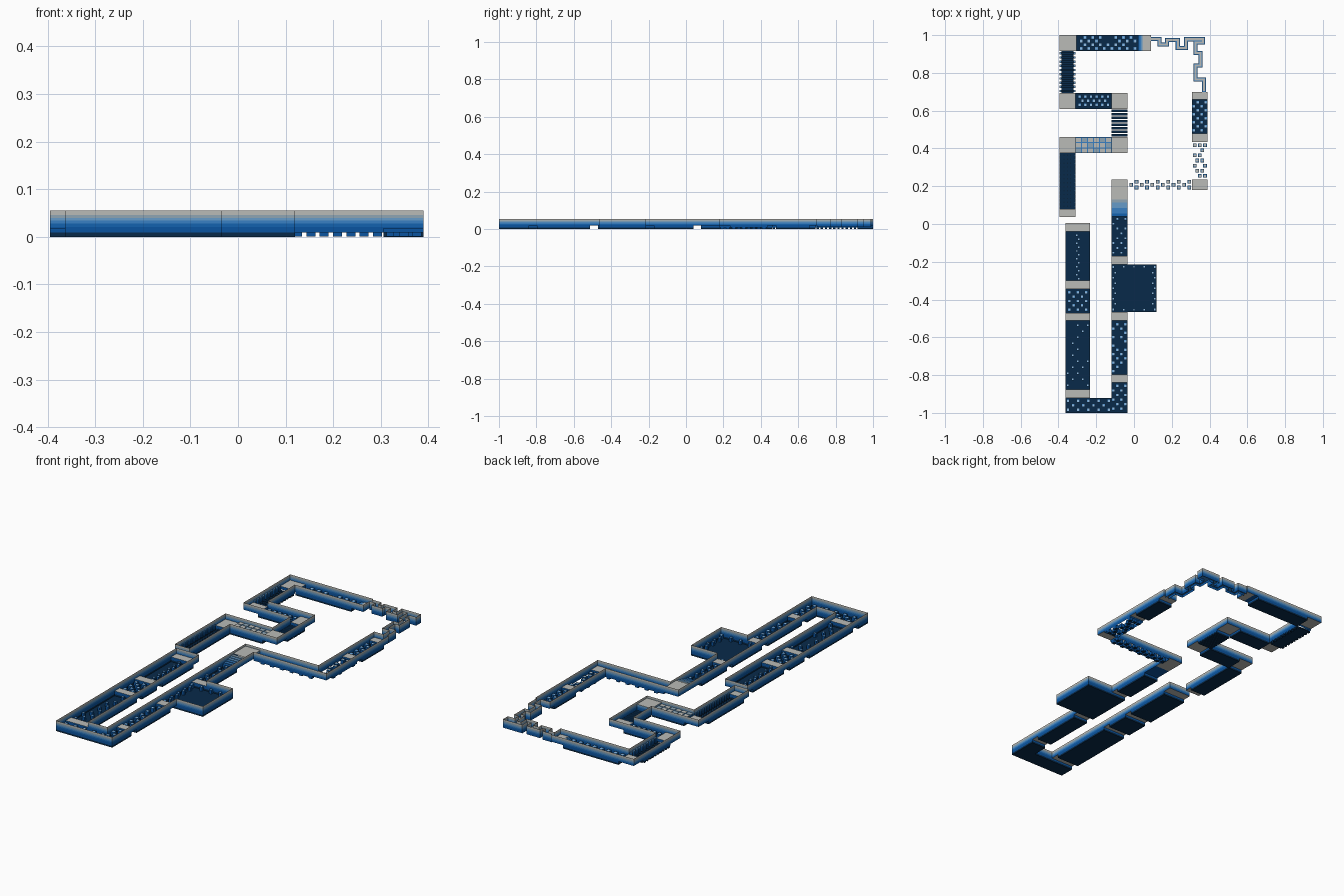
import bpy, bmesh, math, random

if "Cube" in bpy.data.objects:
    bpy.data.objects.remove(bpy.data.objects["Cube"])

random.seed(4)
TOP, DECK, HIGH, UNDER = 0.055, 0.025, 0.042, 0.018


def material(name, rgb):
    m = bpy.data.materials.new(name)
    m.diffuse_color = [(c / 255 / 12.92 if c < 11 else ((c / 255 + 0.055) / 1.055) ** 2.4) for c in rgb] + [1]
    m.use_nodes = True
    m.node_tree.nodes["Principled BSDF"].inputs["Base Color"].default_value = m.diffuse_color
    return m


MATS = [material(*a) for a in (
    ("navy", (8, 42, 74)), ("deep blue", (10, 84, 160)), ("blue", (20, 98, 175)),
    ("mid blue", (56, 128, 195)), ("soft blue", (102, 155, 200)),
    ("blue grey", (142, 165, 180)), ("stone grey", (186, 187, 183)), ("pale blue", (150, 195, 235)))]
BANDS = [0, 0.009, 0.021, 0.028, 0.034, 0.040, 0.046, TOP]   # colour changes with height
parts = {}


def quad(part, pts, mat):
    bm = parts.setdefault(part, bmesh.new())
    bm.faces.new([bm.verts.new(p) for p in pts]).material_index = mat


def wall(part, a, b, z0, z1):
    """Vertical sheet from a to b, cut into the height colour bands."""
    for i in range(7):
        lo, hi = max(z0, BANDS[i]), min(z1, BANDS[i + 1])
        if hi - lo > 1e-5:
            quad(part, [(*a, lo), (*b, lo), (*b, hi), (*a, hi)], i)


def flat(part, r, z, mat):
    x0, y0, x1, y1 = r
    quad(part, [(x0, y0, z), (x1, y0, z), (x1, y1, z), (x0, y1, z)], mat)


def block(part, r, z0, z1, mat, under=0):
    x0, y0, x1, y1 = r
    c = [(x0, y0), (x1, y0), (x1, y1), (x0, y1)]
    for i in range(4):
        wall(part, c[i], c[(i + 1) % 4], z0, z1)
    flat(part, r, z1, mat)
    quad(part, [(*p, z0) for p in reversed(c)], under)


def post(part, x, y, s=0.018, top=7, h=0.022):
    """Square post: blue sides, bright rim, pale top."""
    levels = [(0.0005, s / 2), (h - 0.001, s / 2), (h, s * 0.30)]
    ring = [[(x + sx * d, y + sy * d, z) for sx, sy in ((-1, -1), (1, -1), (1, 1), (-1, 1))] for z, d in levels]
    for k, mat in enumerate((1, 3)):
        for i in range(4):
            j = (i + 1) % 4
            quad(part, [ring[k][i], ring[k][j], ring[k + 1][j], ring[k + 1][i]], mat)
    quad(part, ring[2], top)
    quad(part, ring[0][::-1], 0)


def scatter(part, r, nx, ny, s=0.018, top=7, keep=1.0):
    """Staggered rows of posts across a rectangle."""
    x0, y0, x1, y1 = r
    for i in range(nx):
        for j in range(ny):
            if (i + j) % 2 == 0 and random.random() < keep:
                post(part, x0 + (i + 0.5) * (x1 - x0) / nx, y0 + (j + 0.5) * (y1 - y0) / ny, s, top)


# course plan: (x0, y0, x1, y1) rectangles by kind
A0, A1, C0, C1, F0, F1, L0, L1 = -0.363, -0.232, -0.12, -0.035, 0.306, 0.39, -0.395, -0.31
decks = [(A0, -0.04, A1, 0.005), (A0, -0.345, A1, -0.30), (A0, -0.512, A1, -0.47), (A0, -0.92, A1, -0.875),
         (C0, -0.84, C1, -0.797), (C0, -0.512, C1, -0.465), (C0, -0.215, C1, -0.17),
         (F0, 0.18, F1, 0.235), (F0, 0.435, F1, 0.48), (F0, 0.66, F1, 0.70), (0.045, 0.917, 0.09, 1),
         (L0, 0.917, -0.305, 1), (L0, 0.61, L1, 0.693), (C0, 0.61, C1, 0.693),
         (L0, 0.375, L1, 0.46), (L0, 0.037, L1, 0.08)]
highs = [(C0, 0.13, C1, 0.235), (C0, 0.375, C1, 0.46)]
pits = [(A0, -0.30, A1, -0.04), (A0, -0.47, A1, -0.345), (A0, -0.875, A1, -0.512), (A0, -1, C0, -0.92),
        (C0, -1, C1, -0.84), (C0, -0.797, C1, -0.512), (C0, -0.465, 0.12, -0.215), (C0, -0.17, C1, 0.04),
        (F0, 0.48, F1, 0.66), (-0.305, 0.917, 0.02, 1), (L1, 0.61, C0, 0.693),
        (L1, 0.375, C0, 0.46), (L0, 0.08, L1, 0.375)]
opens = [(C1, 0.18, F0, 0.235), (F0, 0.235, F1, 0.435), (L0, 0.693, L1, 0.917), (C0, 0.46, C1, 0.61)]
stairs = [(C0, 0.04, C1, 0.13), (0.02, 0.917, 0.045, 1)]

# narrow zigzag walkway
path = [(0.37, 0.71), (0.37, 0.765), (0.325, 0.765), (0.325, 0.84), (0.352, 0.84), (0.352, 0.905), (0.325, 0.905),
        (0.325, 0.96), (0.366, 0.96), (0.366, 0.978), (0.276, 0.978), (0.276, 0.932), (0.232, 0.932), (0.232, 0.974),
        (0.175, 0.974), (0.175, 0.95), (0.135, 0.95), (0.135, 0.98), (0.08, 0.98)]


def strips(w):
    return [(min(a[0], b[0]) - w, min(a[1], b[1]) - w, max(a[0], b[0]) + w, max(a[1], b[1]) + w)
            for a, b in zip(path, path[1:])]


beams = strips(0.011)
BASE = {"deck": UNDER, "high": UNDER, "pit": 0, "open": 0.009, "beam": 0.010, "stair": UNDER}
END = {"deck": DECK, "high": HIGH, "pit": DECK, "open": DECK, "beam": DECK, "stair": UNDER}
rects = [(r, k) for k, rs in (("deck", decks), ("high", highs), ("pit", pits), ("open", opens),
                              ("stair", stairs), ("beam", beams)) for r in rs]


def kind_at(x, y, skip):
    for r, k in rects:
        if r is not skip and r[0] < x < r[2] and r[1] < y < r[3]:
            return k


# walls follow every outer edge; pits get short end walls under the decks
for r, k in rects:
    for axis in (0, 1):
        lo, hi = r[axis], r[axis + 2]
        cuts = sorted({lo, hi} | {v for q, _ in rects for v in (q[axis], q[axis + 2]) if lo < v < hi})
        for side, sgn in ((1 - axis, -1), (3 - axis, 1)):
            c = r[side]
            run = []
            for s, e in zip(cuts, cuts[1:]):
                m, o = (s + e) / 2, c + sgn * 0.0005
                n = kind_at(m, o, r) if axis == 0 else kind_at(o, m, r)
                z = (BASE[k], TOP) if n is None else (BASE[k], END[n]) if k in ("pit", "open") and n != k else None
                if run and run[-1][2] == z:
                    run[-1][1] = e
                else:
                    run.append([s, e, z])
            for s, e, z in run:
                if z:
                    a, b = ((s, c), (e, c)) if axis == 0 else ((c, s), (c, e))
                    wall("beam_walls" if k == "beam" else "walls", a, b, *z)

for rs, z in ((decks, DECK), (highs, HIGH)):
    for r in rs:
        flat("platforms", r, z, 6)
        flat("platform_undersides", r, UNDER, 6)
for r in pits:
    flat("pit_floors", r, 0, 0)
for r, q in zip(beams, strips(0.0055)):
    flat("zigzag_edges", r, DECK - 0.002, 3)
    flat("zigzag_walkway", q, DECK, 6)

# posts in the pits
for i in range(12):
    post("pit_posts", -0.298 + 0.006 * (-1) ** i, -0.29 + i * 0.021, 0.013)
scatter("pit_posts", (A0 + .01, -0.465, A1 - .01, -0.35), 5, 5)
scatter("pit_posts", (A0, -0.87, A1, -0.52), 5, 11, 0.014, keep=0.8)
scatter("pit_posts", (A0, -0.995, C0, -0.925), 9, 3)
scatter("pit_posts", (C0, -0.99, C1, -0.845), 4, 6)
scatter("pit_posts", (C0, -0.79, C1, -0.52), 4, 12, keep=0.85)
scatter("pit_posts", (C0, -0.165, C1, 0.04), 4, 8, 0.015, keep=0.8)
scatter("pit_posts", (F0, 0.485, F1, 0.655), 4, 8)
scatter("pit_posts", (-0.29, 0.92, 0.015, 0.997), 15, 4, 0.02, keep=0.9)
scatter("pit_posts", (L1 + .015, 0.62, C0 - .01, 0.685), 11, 3)

# posts round the edge of the square room
for i in range(9):
    t = i / 8
    for x, y in ((-0.11 + 0.22 * t, -0.455), (-0.11 + 0.22 * t, -0.226)):
        if i % 2 == 0:
            post("room_posts", x, y, 0.013)
    post("room_posts", 0.109 - 0.01 * (i % 2), -0.45 + 0.22 * t, 0.013)
    post("room_posts", -0.11 + 0.01 * (i % 2), -0.45 + 0.22 * t, 0.013)

# stepping stones over open ground
for i in range(12):
    x = -0.015 + i * 0.028
    for y in ((0.208,) if i % 2 == 0 else (0.193, 0.224)):
        post("stepping_stones", x, y, 0.019, 6)
for j in range(7):
    for i in range(3 if j % 2 == 0 else 2):
        if (i + 2 * j) % 5:
            post("stepping_stones", 0.322 + i * 0.027 + 0.013 * (j % 2), 0.255 + j * 0.027, 0.019, 6)

# stairs leading up to platforms, paler with height
for i in range(6):
    y = 0.04 + i * 0.015
    block("stair_steps", (C0, y, C1, y + 0.015), UNDER, 0.021 + i * 0.0035, (2, 3, 3, 4, 4, 5)[i], 1)
for i in range(3):
    x = 0.02 + i * 0.00833
    block("stair_steps", (x, 0.917, x + 0.00833, 1), UNDER, 0.020 + 0.002 * i, 2 + i, 1)

# grid of square tiles
for i in range(6):
    for j in range(3):
        x, y = L1 + 0.003 + i * 0.0316, 0.378 + j * 0.0275
        block("tile_grid", (x, y, x + 0.026, y + 0.023), 0.001, 0.036, 6 if (i + j) % 3 else 5)
flat("tile_joints", (L1, 0.375, C0, 0.46), 0.033, 3)

# ribbed corridor with a central floor strip
flat("ribbed_floor", (L0 + 0.010, 0.693, L1 - 0.010, 0.917), 0.0, 0)
for i in range(10):
    y = 0.698 + i * 0.0222
    block("ribbed_bars", (L0, y, L1, y + 0.012), 0, 0.010, 0)
    for x in (L0, L1 - 0.010):
        block("ribbed_bars", (x, y, x + 0.010, y + 0.012), 0.010, 0.034, 4)

# slatted corridor
for i in range(8):
    y = 0.463 + i * 0.0186
    block("slats", (C0, y, C1, y + 0.014), 0, 0.012, 0)

# long corridor with rows of thin pickets
for i in range(14):
    y = 0.09 + i * 0.0208
    for x in (L0 + 0.001, L0 + 0.022, L0 + 0.039, L0 + 0.056, L1 - 0.007):
        edge = x in (L0 + 0.001, L1 - 0.007)
        block("pickets", (x, y, x + 0.006, y + 0.007), 0.001, 0.034 if edge else 0.015, 3)

for name, bm in parts.items():
    bmesh.ops.remove_doubles(bm, verts=bm.verts, dist=1e-5)
    me = bpy.data.meshes.new(name)
    bm.to_mesh(me)
    bm.free()
    for m in MATS:
        me.materials.append(m)
    bpy.context.collection.objects.link(bpy.data.objects.new(name, me))
